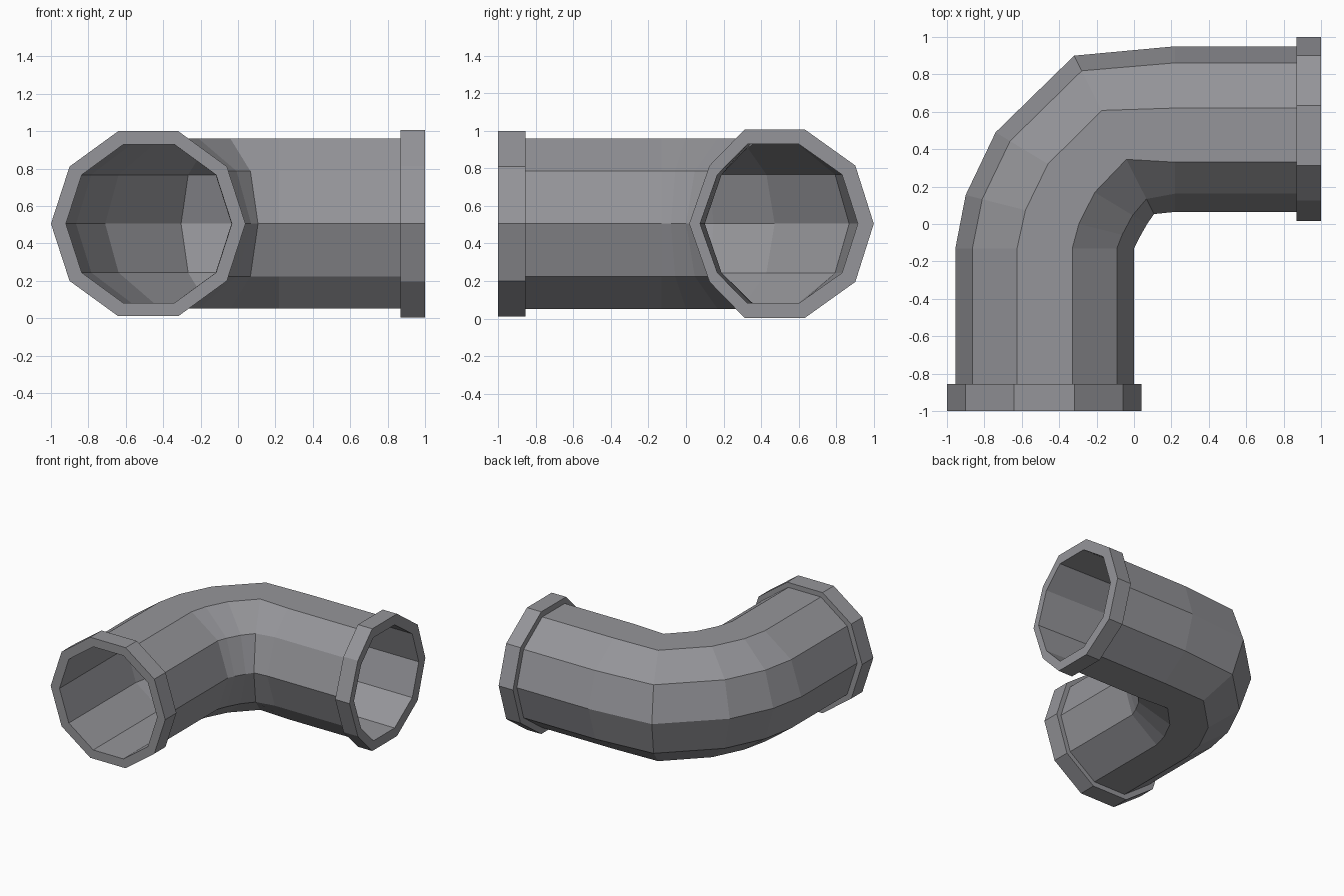
import bpy, bmesh, math

if "Cube" in bpy.data.objects:
    bpy.data.objects.remove(bpy.data.objects["Cube"])

SIDES = 10
ZC = 0.505
EVEN = [(1 - math.cos(math.radians(36 * k))) / 2 for k in range(6)]
SKEW = [0, .10, .373, .70, .89, 1]     # the right arm is slightly squashed on its inner side

grey = bpy.data.materials.new("pipe grey")
grey.diffuse_color = (0.30, 0.30, 0.32, 1)
grey.use_nodes = True
grey.node_tree.nodes["Principled BSDF"].inputs["Base Color"].default_value = grey.diffuse_color


def ring(outer, inner, r, fr=EVEN, inset=0.0):
    """Ten-sided ring spanning two plan points, r = vertical radius."""
    ox, oy = outer
    dx, dy = inner[0] - ox, inner[1] - oy
    t = inset / math.hypot(dx, dy)
    ox, oy, dx, dy = ox + dx * t, oy + dy * t, dx * (1 - 2 * t), dy * (1 - 2 * t)
    pts = []
    for k in range(SIDES):
        f = fr[k if k <= 5 else SIDES - k]
        pts.append((ox + dx * f, oy + dy * f, ZC + r * math.sin(math.tau * k / SIDES)))
    return pts


def loft(name, rings):
    """Skin a closed loop of rings into one hollow solid."""
    bm = bmesh.new()
    loops = [[bm.verts.new(p) for p in r] for r in rings]
    for a, b in zip(loops, loops[1:] + loops[:1]):
        for k in range(SIDES):
            n = (k + 1) % SIDES
            bm.faces.new((a[k], a[n], b[n], b[k]))
    bmesh.ops.recalc_face_normals(bm, faces=bm.faces)
    me = bpy.data.meshes.new(name)
    bm.to_mesh(me)
    bm.free()
    me.materials.append(grey)
    ob = bpy.data.objects.new(name, me)
    bpy.context.collection.objects.link(ob)


# Bend stations: outer and inner plan points, spacing
bend = [((-.955, -.13), (0, -.13), EVEN),
        ((-.90, .155), (.025, -.08), EVEN),
        ((-.74, .49), (.07, .0), EVEN),
        ((-.32, .90), (.107, .053), EVEN),
        ((.22, .95), (.22, .065), SKEW)]
R, RB, WALL = .478, .445, .035

# Shared end rings
front_bore = ring((-.92, -1), (-.033, -1), RB)
right_bore = ring((1, .915), (1, .075), RB, SKEW)
front_pipe = ring((-.955, -.855), (0, -.855), R)
right_pipe = ring((.87, .95), (.87, .065), R, SKEW)

# Collars: face, rim and shoulder, with the pipe wall passing through
front_rim = [ring((-1, y), (.04, y), .52) for y in (-1, -.855)]
right_rim = [ring((x, 1), (x, .017), .527, SKEW) for x in (.87, 1)]

# Elbow: outer skin, both collars, then back through the bore
loft("elbow_pipe", [front_bore] + front_rim + [front_pipe]
     + [ring(o, i, R, f) for o, i, f in bend]
     + [right_pipe] + right_rim + [right_bore]
     + [ring(o, i, RB, f, WALL) for o, i, f in reversed(bend)])
